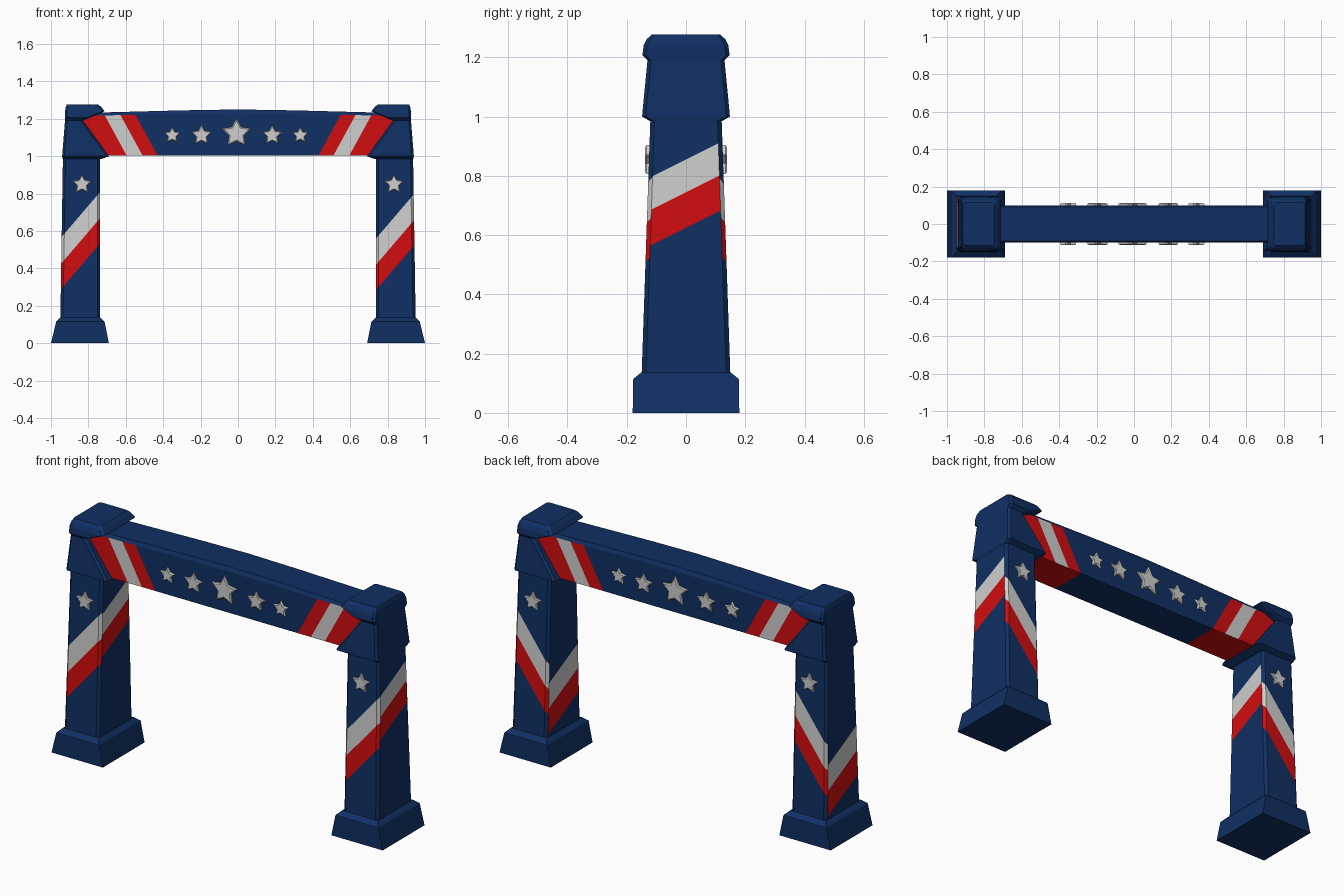
import bpy, bmesh, math
from mathutils import Vector

if "Cube" in bpy.data.objects:
    bpy.data.objects.remove(bpy.data.objects["Cube"])


def material(name, color):
    m = bpy.data.materials.new(name)
    m.diffuse_color = (*color, 1)
    m.use_nodes = True
    m.node_tree.nodes["Principled BSDF"].inputs["Base Color"].default_value = m.diffuse_color
    return m


BLUE = material("navy blue", (0.005, 0.029, 0.125))
RED = material("red", (0.64, 0.004, 0.005))
WHITE = material("off white", (0.62, 0.62, 0.62))


def finish(bm, name, mats):
    bmesh.ops.recalc_face_normals(bm, faces=bm.faces)
    me = bpy.data.meshes.new(name)
    bm.to_mesh(me)
    bm.free()
    for m in mats:
        me.materials.append(m)
    ob = bpy.data.objects.new(name, me)
    bpy.context.collection.objects.link(ob)
    return ob


def skin(rings):
    """Closed mesh through a list of equal point rings."""
    bm = bmesh.new()
    vs = [[bm.verts.new(p) for p in r] for r in rings]
    n = len(vs[0])
    for a, b in zip(vs, vs[1:]):
        for i in range(n):
            j = (i + 1) % n
            bm.faces.new((a[i], a[j], b[j], b[i]))
    bm.faces.new(vs[0])
    bm.faces.new(vs[-1])
    bmesh.ops.recalc_face_normals(bm, faces=bm.faces)
    bm.normal_update()
    return bm


def box_ring(side, z, outer, inner, y, c):
    """Rectangle with cut corners; outer / inner are distances from the middle."""
    a, b = sorted((side * outer, side * inner))
    if c == 0:
        return [(a, -y, z), (b, -y, z), (b, y, z), (a, y, z)]
    return [(a + c, -y, z), (b - c, -y, z), (b, -y + c, z), (b, y - c, z),
            (b - c, y, z), (a + c, y, z), (a, y - c, z), (a, -y + c, z)]


def cut(bm, test, point, normal):
    """Cut only the faces that pass the test."""
    bm.normal_update()
    faces = [f for f in bm.faces if test(f.normal)]
    geom = set(faces)
    for f in faces:
        geom.update(f.edges)
        geom.update(f.verts)
    bmesh.ops.bisect_plane(bm, geom=list(geom), dist=1e-5,
                           plane_co=Vector(point), plane_no=Vector(normal).normalized())


def is_front(n): return n.y < -0.5 and abs(n.z) < 0.5
def is_back(n): return n.y > 0.5 and abs(n.z) < 0.5
def is_right(n): return abs(n.y) <= 0.5 and n.x > 0.5
def is_left(n): return abs(n.y) <= 0.5 and n.x < -0.5
def is_under(n): return n.z < -0.5


def star(name, x, y, z, r, depth, sign):
    """Raised five pointed star with a slightly domed face."""
    def ring(scale, yy):
        pts = []
        for i in range(10):
            a = math.pi / 2 + i * math.pi / 5
            q = r * scale * (1 if i % 2 == 0 else 0.52)
            pts.append((x + q * math.cos(a), yy, z + q * math.sin(a)))
        return pts
    bm = skin([ring(1, y - sign * 0.01), ring(1, y + sign * depth * 0.6),
               ring(0.85, y + sign * depth)])
    finish(bm, name, [WHITE])


for side, label in ((-1, "left"), (1, "right")):
    # Foot
    finish(skin([box_ring(side, *r, 0) for r in (
        (0, 1.0, 0.69, 0.18), (0.115, 0.972, 0.713, 0.178),
        (0.137, 0.95, 0.735, 0.15))]), label + "_foot", [BLUE])

    # Tapered pillar with diagonal stripes wrapped round it
    bm = skin([box_ring(side, 0.12, 0.95, 0.738, 0.15, 0.014),
               box_ring(side, 1.0, 0.936, 0.738, 0.12, 0.014)])
    x0 = -0.95 if side < 0 else 0.738
    # face test, slope along x, slope along y, stripe heights at (x0, -0.13)
    stripes = ((is_front, 1.17, 0, (0.285, 0.42, 0.56)),
               (is_back, 1.3, 0, (0.26, 0.395, 0.53)),
               (is_right, 0, 0.5, (0.56, 0.68, 0.79)),
               (is_left, 0, -0.5, (0.285, 0.42, 0.555)))
    for test, sx, sy, heights in stripes:
        for h in heights:
            cut(bm, test, (x0, -0.13, h), (-sx, -sy, 1))
    bm.normal_update()
    for f in bm.faces:
        for test, sx, sy, heights in stripes:
            if test(f.normal):
                c = f.calc_center_median()
                h = c.z - sx * (c.x - x0) - sy * (c.y + 0.13)
                f.material_index = (0 if h < heights[0] or h > heights[2]
                                    else 1 if h < heights[1] else 2)
    finish(bm, label + "_pillar", [BLUE, RED, WHITE])

    # Corner block with sloped inner side and flared top
    finish(skin([box_ring(side, *r, 0.012) for r in (
        (0.985, 0.937, 0.73, 0.122), (1.0, 0.94, 0.69, 0.148),
        (1.015, 0.939, 0.70, 0.147), (1.19, 0.925, 0.83, 0.13),
        (1.207, 0.926, 0.79, 0.147), (1.24, 0.925, 0.713, 0.143),
        (1.262, 0.921, 0.73, 0.132), (1.277, 0.915, 0.748, 0.115))]),
        label + "_corner_block", [BLUE])

    # Pillar stars
    for sign, where in ((-1, "front"), (1, "back")):
        star(f"{label}_pillar_star_{where}", side * 0.834, sign * 0.125, 0.85,
             0.054, 0.013, sign)

# Cross beam, slightly arched on top
beam = []
for x, dz in ((-0.86, 0), (-0.72, 0), (-0.3, 0.011), (0, 0.016),
              (0.3, 0.011), (0.72, 0), (0.86, 0)):
    beam.append([(x, -0.1, 1.003), (x, 0.1, 1.003), (x, 0.1, 1.218 + dz * 0.6),
                 (x, 0.09, 1.234 + dz), (x, -0.09, 1.234 + dz),
                 (x, -0.1, 1.218 + dz * 0.6)])
bm = skin(beam)
LEAN = 0.12 / 0.22
edges = (0.43, 0.51, 0.595)      # stripe edges along the bottom of the beam
for s in (-1, 1):
    for e in edges:
        for test in (is_front, is_back):
            cut(bm, test, (s * e, 0, 1.003), (s, 0, -LEAN))
    cut(bm, is_under, (s * edges[0], 0, 1), (1, 0, 0))
bm.normal_update()
for f in bm.faces:
    c = f.calc_center_median()
    if abs(f.normal.y) > 0.95:
        d = abs(c.x) - LEAN * (c.z - 1.003)
        f.material_index = (0 if d < edges[0] else
                            2 if edges[1] < d < edges[2] else 1)
    elif is_under(f.normal) and abs(c.x) > edges[0]:
        f.material_index = 1
finish(bm, "cross_beam", [BLUE, RED, WHITE])

# Beam stars, front and back
for sign, where in ((-1, "front"), (1, "back")):
    for i, (x, z, r) in enumerate(((-0.352, 1.112, 0.045), (-0.195, 1.112, 0.057),
                                   (-0.008, 1.122, 0.08), (0.183, 1.112, 0.055),
                                   (0.333, 1.112, 0.045))):
        star(f"beam_star_{where}_{i + 1}", x, sign * 0.1, z, r, 0.012, sign)
